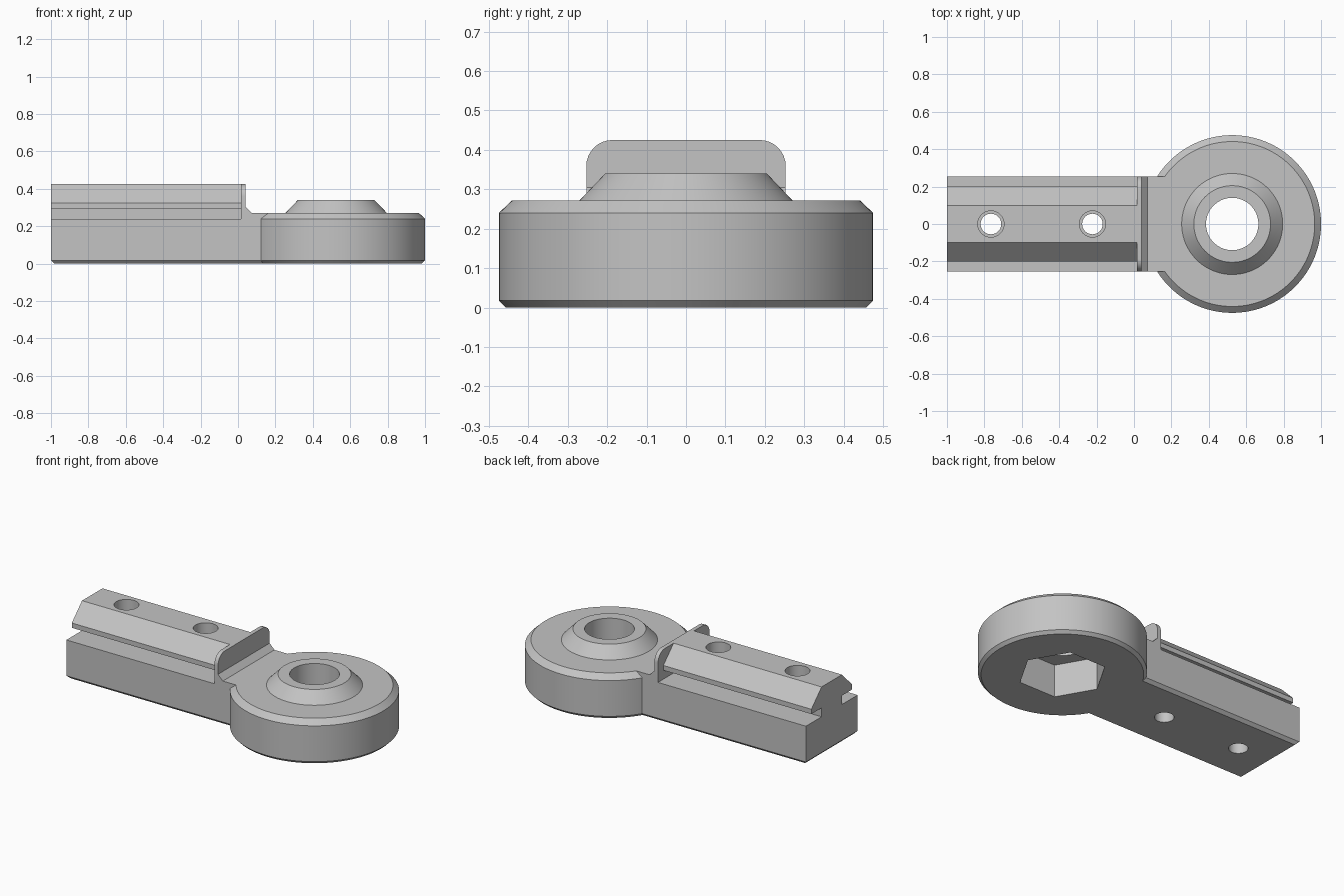
import bpy, bmesh, math
from mathutils import Matrix

if "Cube" in bpy.data.objects:
    bpy.data.objects.remove(bpy.data.objects["Cube"], do_unlink=True)

grey = bpy.data.materials.new("plain grey")
grey.use_nodes = True
grey.diffuse_color = (0.55, 0.55, 0.55, 1)
grey.node_tree.nodes["Principled BSDF"].inputs["Base Color"].default_value = grey.diffuse_color

HALF = 0.253      # half width of the arm
EDGE = 0.018      # chamfer along the underside
DISC_X = 0.525    # centre of the round end


def finish(bm, name):
    bmesh.ops.recalc_face_normals(bm, faces=bm.faces)
    mesh = bpy.data.meshes.new(name)
    bm.to_mesh(mesh)
    bm.free()
    mesh.materials.append(grey)
    obj = bpy.data.objects.new(name, mesh)
    bpy.context.collection.objects.link(obj)
    return obj


def extrude(points, move):
    """Closed profile swept along a straight line."""
    bm = bmesh.new()
    face = bm.faces.new([bm.verts.new(p) for p in points])
    new = bmesh.ops.extrude_face_region(bm, geom=[face])["geom"]
    bmesh.ops.translate(bm, vec=move, verts=[v for v in new if isinstance(v, bmesh.types.BMVert)])
    return bm


def lathe(profile, x, name, sides):
    """Solid of revolution from (radius, z) rings, bottom to top."""
    bm = bmesh.new()
    rings = []
    for r, z in profile:
        turn = [2 * math.pi * i / sides for i in range(sides)]
        rings.append([bm.verts.new((x + r * math.cos(a), r * math.sin(a), z)) for a in turn])
    for low, high in zip(rings, rings[1:]):
        for i in range(sides):
            j = (i + 1) % sides
            bm.faces.new((low[i], low[j], high[j], high[i]))
    bm.faces.new(rings[0][::-1])
    bm.faces.new(rings[-1])
    return finish(bm, name)


def combine(target, tool, operation):
    mod = target.modifiers.new(tool.name, "BOOLEAN")
    mod.operation = operation
    mod.solver = "EXACT"
    mod.object = tool
    with bpy.context.temp_override(object=target, active_object=target):
        bpy.ops.object.modifier_apply(modifier=mod.name)
    bpy.data.objects.remove(tool, do_unlink=True)


# Arm with its stop plate and sloped foot, drawn from the side
side = [(-1, 0), (0.2, 0), (0.2, 0.272), (0.073, 0.272), (0.04, 0.305),
        (0.04, 0.425), (0.015, 0.425), (0.015, 0.24), (-1, 0.24)]
bm = extrude([(x, -HALF, z) for x, z in side], (0, 2 * HALF, 0))


def edges_at(z, test):
    return [e for e in bm.edges if all(abs(v.co.z - z) < 1e-4 for v in e.verts) and test(e)]


def lengthwise(e):
    return abs(e.verts[0].co.y - e.verts[1].co.y) < 1e-4


# Round the plate's upper corners, chamfer the underside
bmesh.ops.bevel(bm, geom=edges_at(0.425, lengthwise), offset=0.066, segments=8,
                profile=0.5, affect="EDGES")
under = edges_at(0, lambda e: lengthwise(e) or e.verts[0].co.x < -0.99)
bmesh.ops.bevel(bm, geom=under, offset=EDGE, segments=1, affect="EDGES")
body = finish(bm, "clamp_arm")

# Undercut rail, half profile mirrored
half = [(0.1, 0.15), (0.1, 0.295), (0.2, 0.295), (0.2, 0.325), (0.1, 0.425)]
outline = half + [(-y, z) for y, z in reversed(half)]
rail = finish(extrude([(-1, y, z) for y, z in outline], (1.025, 0, 0)), "rail")
combine(body, rail, "UNION")

# Round end with chamfered rims and conical boss
disc = lathe([(0.457, 0), (0.475, EDGE), (0.475, 0.24), (0.441, 0.272),
              (0.27, 0.272), (0.205, 0.34)], DISC_X, "round_end", 128)
combine(body, disc, "UNION")

# Bolt hole and hexagonal pocket in the round end
combine(body, lathe([(0.14, -0.1), (0.14, 0.5)], DISC_X, "bolt_hole", 64), "DIFFERENCE")
combine(body, lathe([(0.253, -0.1), (0.253, 0.205)], DISC_X, "hex_pocket", 6), "DIFFERENCE")

# Counterbored screw holes in the rail
for x in (-0.765, -0.222):
    screw = [(0.055, -0.1), (0.055, 0.2), (0.07, 0.2), (0.07, 0.6)]
    combine(body, lathe(screw, x, "screw_hole", 48), "DIFFERENCE")

bpy.ops.object.select_all(action="DESELECT")
body.select_set(True)
bpy.context.view_layer.objects.active = body
bpy.ops.object.shade_smooth_by_angle(angle=math.radians(25))
